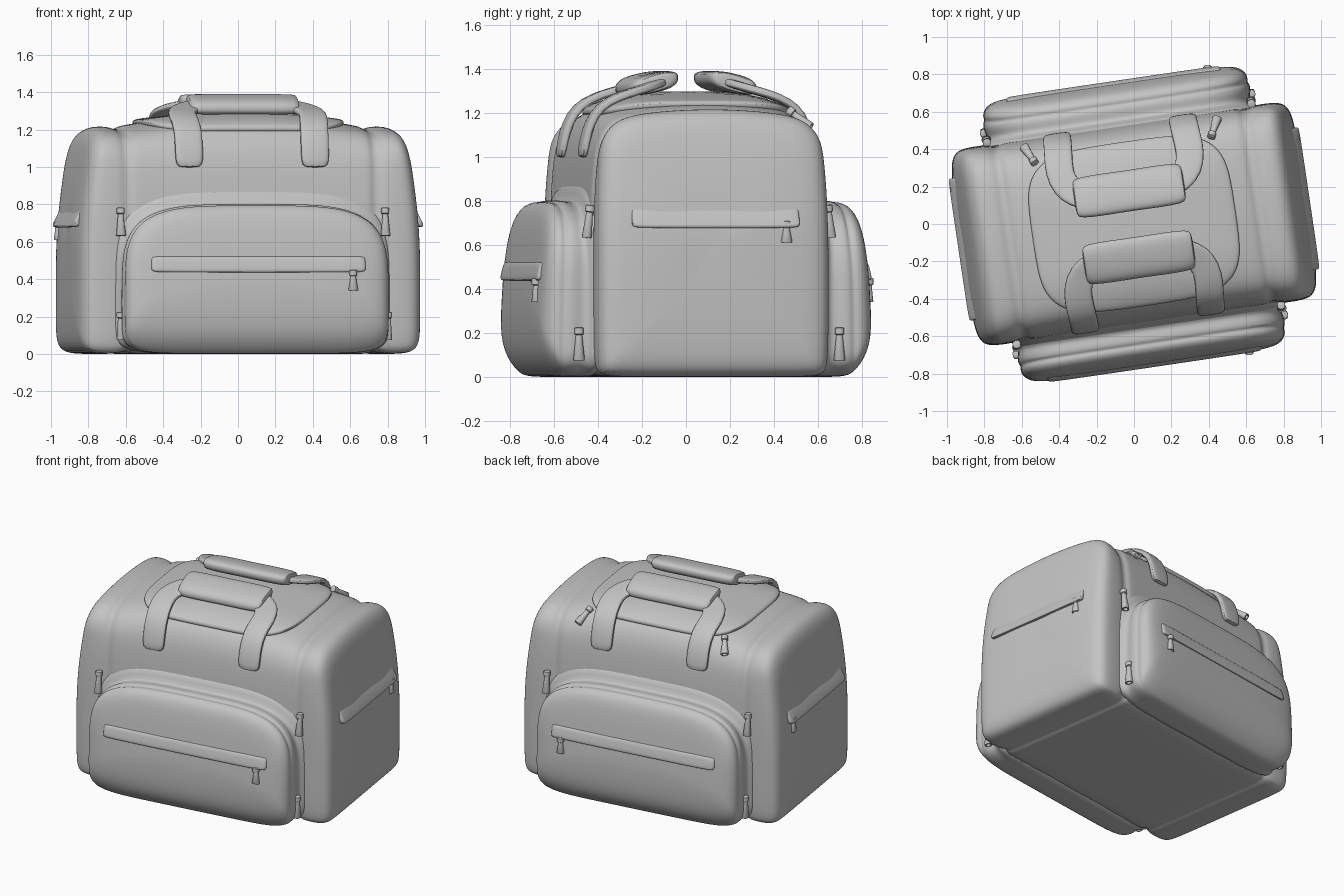
import bpy
import bmesh
import math
from mathutils import Matrix, Vector

cube = bpy.data.objects.get("Cube")
if cube:
    bpy.data.objects.remove(cube)

TURN = Matrix.Rotation(math.radians(8.4), 4, "Z")  # the bag stands slightly turned

fabric = bpy.data.materials.new("grey_fabric")
fabric.use_nodes = True
fabric.diffuse_color = (0.55, 0.55, 0.55, 1)
fabric.node_tree.nodes["Principled BSDF"].inputs["Base Color"].default_value = fabric.diffuse_color


def loft(name, rings, subdiv=0):
    """Skin closed rings of equal length, cap both ends and shade smooth."""
    bm = bmesh.new()
    rows = [[bm.verts.new(p) for p in ring] for ring in rings]
    n = len(rows[0])
    for a, b in zip(rows, rows[1:]):
        for i in range(n):
            j = (i + 1) % n
            bm.faces.new((a[i], a[j], b[j], b[i]))
    bm.faces.new(rows[0])
    bm.faces.new(rows[-1])
    bmesh.ops.recalc_face_normals(bm, faces=bm.faces)
    mesh = bpy.data.meshes.new(name)
    bm.to_mesh(mesh)
    bm.free()
    mesh.transform(TURN)
    mesh.materials.append(fabric)
    obj = bpy.data.objects.new(name, mesh)
    bpy.context.collection.objects.link(obj)
    if subdiv:
        mod = obj.modifiers.new("Subdivision", "SUBSURF")
        mod.levels = mod.render_levels = subdiv
    bpy.ops.object.select_all(action="DESELECT")
    obj.select_set(True)
    bpy.context.view_layer.objects.active = obj
    bpy.ops.object.shade_smooth_by_angle(angle=math.radians(50))


def oval(count, power):
    """Unit superellipse."""
    pts = []
    for i in range(count):
        t = 2 * math.pi * (i + 0.5) / count
        c, s = math.cos(t), math.sin(t)
        pts.append((math.copysign(abs(c) ** (2 / power), c),
                    math.copysign(abs(s) ** (2 / power), s)))
    return pts


# Main body with end caps: one section swept along the length
HALF = [(0, 0), (.25, 0), (.46, 0), (.515, .012), (.533, .06), (.535, .3), (.535, .55),
        (.532, .8), (.518, 1.0), (.495, 1.11), (.445, 1.2), (.36, 1.25), (.19, 1.275), (0, 1.285)]
SECTION = HALF + [(-v, z) for v, z in HALF[-2:0:-1]]


def top_factor(u):
    return 1 - 0.55 * min(abs(u), 0.65) ** 2


def body_ring(u, inset):
    ring = []
    weight = min(max((abs(u) - 0.72) / 0.15, 0), 1)
    for v, z in SECTION:
        if z > 1:
            z = 1 + (z - 1) * top_factor(u)
            v *= 1 + 0.025 * weight
        v *= 1 - inset / 0.53
        z = 0.6 + (z - 0.6) * (1 - inset / 0.6)
        lean = 0.125 * weight * max(0, z - 0.66)
        ring.append((math.copysign(abs(u) - lean, u), v, z))
    return ring


STATIONS = [(.2, 0), (.4, 0), (.58, 0), (.635, 0), (.655, .012), (.685, .014), (.71, .002),
            (.78, 0), (.85, .003), (.89, .02), (.912, .055), (.924, .11), (.932, .24), (.935, .42)]
rings = [body_ring(-u, d) for u, d in reversed(STATIONS)]
rings += [body_ring(0, 0)] + [body_ring(u, d) for u, d in STATIONS]
loft("bag_body", rings, 2)


# Raised panel draped over the top
def top_height(u, v):
    return 1 + (0.283 - 0.08 * abs(v / 0.445) ** 4) * top_factor(u)


rings = []
for scale, lift in [(.97, -.04), (.995, -.005), (1, .008), (.985, .017), (.93, .018), (.75, .016),
                    (.5, .014), (.25, .014), (.08, .014)]:
    rings.append([(x * .55 * scale, y * .445 * scale,
                   top_height(x * .55 * scale, y * .445 * scale) + lift) for x, y in oval(40, 4)])
loft("top_panel", rings, 1)


# Large pockets on the front and back: a fillet from the body, a seam, then the padded face
def pocket_ring(side, depth, width, low, high):
    mid = low + (high - low) * 0.35
    ring = []
    for arch, base in zip(oval(48, 4), oval(48, 7)):
        x, y = arch if arch[1] > 0 else base
        z = mid + y * ((high - mid) if y > 0 else (mid - low))
        slope = 1 - 0.2 * max(0, z - 0.35) / 0.45
        ring.append((x * width, side * (.55 + (depth - .55) * slope), z))
    return ring


POCKET = [(.45, .75, 0, .88), (.528, .75, 0, .875), (.541, .732, 0, .835), (.558, .714, 0, .803),
          (.585, .712, 0, .797), (.615, .722, 0, .803), (.65, .722, .002, .803),
          (.662, .712, .004, .792), (.675, .712, .008, .792), (.69, .716, .02, .797),
          (.715, .708, .05, .79), (.738, .688, .09, .77), (.754, .655, .14, .735),
          (.764, .59, .21, .67), (.768, .42, .28, .58), (.77, .15, .36, .46)]


# Zip covers: a hood leaning out from the surface at the top to a lip at the bottom
def hood(name, half, surface, bottom, height, slope, place):
    profile = [(-.08, 1), (.008 - slope, 1), (.018 - slope, .9), (.02 - slope * .4, .45),
               (.022, .1), (.016, 0), (-.002, .03), (-.08, .15)]
    rings = []
    for w, f in [(-1, .3), (-.985, .75), (-.95, 1), (0, 1), (.95, 1), (.985, .75), (1, .3)]:
        rings.append([place(w * half, surface + o - .015 * (1 - f),
                            bottom + height * (.6 + (h - .6) * (.6 + .4 * f)))
                      for o, h in profile])
    loft(name, rings, 1)


# Zip pulls: slider, neck and a flared tab with a hollow tip
def pull(name, start, along, out, length=0.15):
    x = Vector(along).normalized()
    y = Vector(out).cross(x).normalized()
    z = x.cross(y)
    rings = []
    for d, w, t in [(0, .016, .015), (.003, .021, .022), (.03, .021, .022), (.034, .014, .015),
                    (length - .004, .026, .022), (length, .024, .02),
                    (length, .016, .013), (length - .03, .014, .011)]:
        rings.append([Vector(start) + x * d + y * a * w + z * (b * t + .012)
                      for a, b in oval(16, 2.4)])
    loft(name, rings)


# Handle straps: a flat band following a path, its normal turning from outward to up
def strap(name, sx, sy):
    path = [(.34, .523, .995), (.34, .522, 1.03), (.34, .508, 1.11), (.342, .474, 1.195),
            (.348, .415, 1.25), (.355, .33, 1.285), (.335, .255, 1.305), (.285, .205, 1.322),
            (.22, .182, 1.332), (.15, .18, 1.335)]
    pts = [Vector((sx * u, sy * v, z)) for u, v, z in path]
    rings = []
    for i, p in enumerate(pts):
        t = (pts[min(i + 1, len(pts) - 1)] - pts[max(i - 1, 0)]).normalized()
        f = min(i / 5, 1)
        up = Vector((0, sy * (1 - .75 * f), .15 + .85 * f))
        side = t.cross(up).normalized()
        normal = side.cross(t)
        width = .064 if i == 0 else .077
        rings.append([p + side * a * width + normal * b * .02 for a, b in oval(12, 4)])
    loft(name, rings, 1)


# Padded grips: flattened rolls leaning down to the outside
def grip(name, sy):
    rings = []
    for u, s in [(-.297, .5), (-.293, .85), (-.275, 1), (-.15, 1.03), (0, 1),
                 (.15, 1.03), (.275, 1), (.293, .85), (.297, .5)]:
        rings.append([(u, sy * (.18 + a * .11 * s), 1.335 + b * .045 * s - a * .024)
                      for a, b in oval(20, 2.6)])
    loft(name, rings, 1)


for s, end in ((-1, "front"), (1, "back")):
    loft(end + "_pocket", [pocket_ring(s, *r) for r in POCKET], 1)
    hood(end + "_zip_cover", .58, .752, .435, .092, .012, lambda w, o, z: (w, s * o, z))
    pull(end + "_pocket_pull", (.51, s * .75, .45), (0, 0, -1), (0, s, 0), .11)
    grip(end + "_handle_grip", s)
    for sx, hand in ((-1, "right"), (1, "left")):
        strap(f"{end}_{hand}_strap", sx, s)
        pull(f"{end}_{hand}_seam_pull", (sx * .715, s * .532, .78), (0, s * .12, -1), (0, s, 0))
        pull(f"{end}_{hand}_pocket_side_pull", (sx * .71, s * .598, .225), (0, 0, -1), (sx, 0, 0))

for s, hand in ((-1, "right"), (1, "left")):
    hood(hand + "_end_zip_cover", .385, .93, .675, .105, .035, lambda w, o, z: (s * o, w, z))
    pull(hand + "_end_pull", (s * .912, .325, .71), (0, 0, -1), (s, 0, 0), .1)
    pull(hand + "_top_pull", (s * .475, .39, 1.205), (s * .05, .105, -.085), (0, .6, 1), .135)
